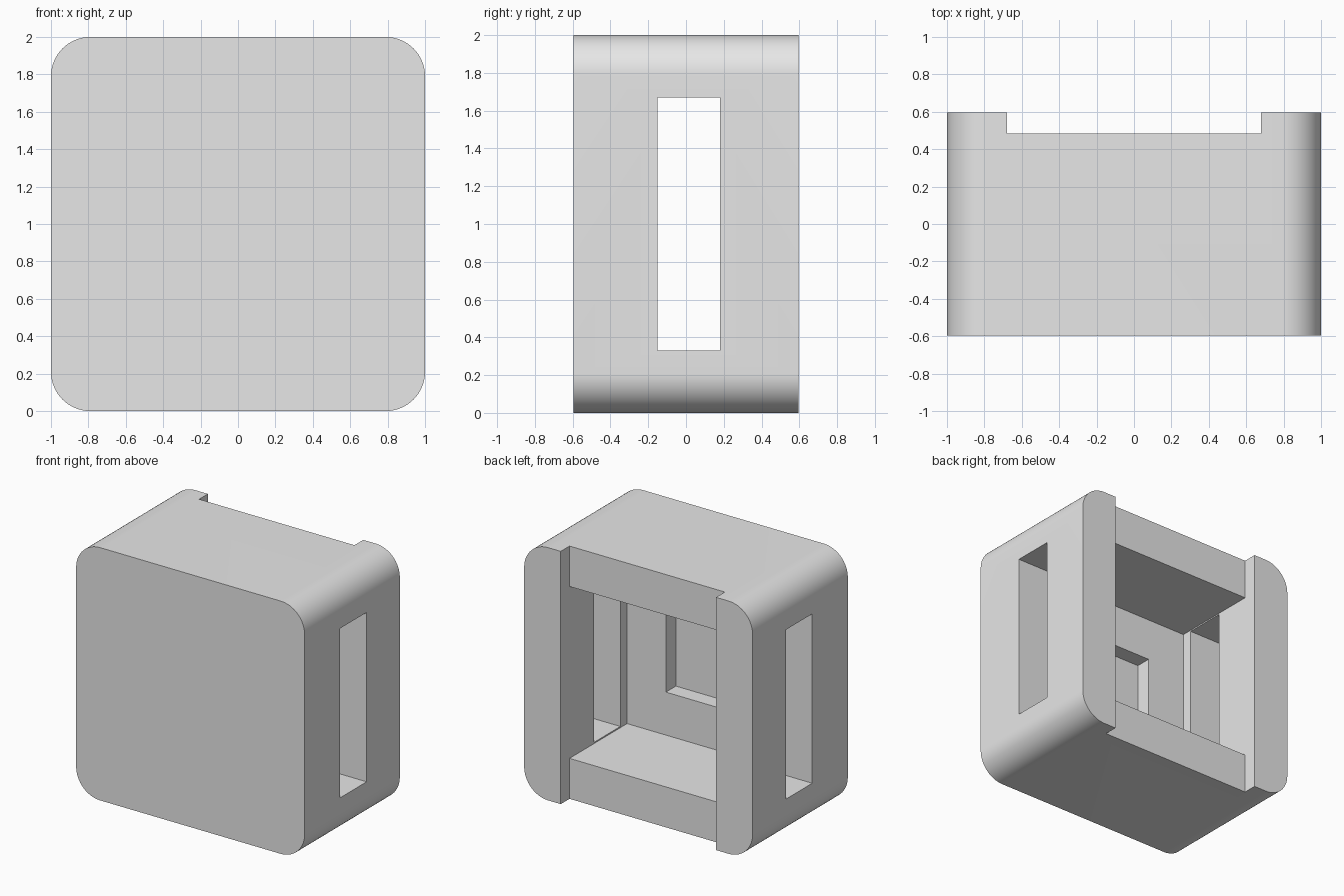
import bpy, bmesh, math

if "Cube" in bpy.data.objects:
    bpy.data.objects.remove(bpy.data.objects["Cube"])

DEPTH = 0.595      # half depth of the body
RADIUS = 0.21      # corner radius of the body

grey = bpy.data.materials.new("plain grey")
grey.diffuse_color = (0.8, 0.8, 0.8, 1)
grey.use_nodes = True
grey.node_tree.nodes["Principled BSDF"].inputs["Base Color"].default_value = grey.diffuse_color


def new_object(name, bm):
    bmesh.ops.recalc_face_normals(bm, faces=bm.faces[:])
    mesh = bpy.data.meshes.new(name)
    bm.to_mesh(mesh)
    bm.free()
    mesh.materials.append(grey)
    ob = bpy.data.objects.new(name, mesh)
    bpy.context.collection.objects.link(ob)
    return ob


def cutter(name, x, y, z):
    """Box spanning the given (low, high) ranges."""
    bm = bmesh.new()
    bmesh.ops.create_cube(bm, size=1)
    for v in bm.verts:
        v.co = [r[0] if c < 0 else r[1] for c, r in zip(v.co, (x, y, z))]
    ob = new_object(name, bm)
    ob.hide_render = True
    ob.hide_set(True)
    return ob


# Body: rounded square extruded from front to back
bm = bmesh.new()
steps = 16
outline = []
for corner, (sx, sz) in enumerate([(1, 1), (-1, 1), (-1, -1), (1, -1)]):
    for i in range(steps + 1):
        a = math.radians(90 * (corner + i / steps))
        outline.append(bm.verts.new((sx * (1 - RADIUS) + RADIUS * math.cos(a), -DEPTH,
                                     1 + sz * (1 - RADIUS) + RADIUS * math.sin(a))))
face = bm.faces.new(outline)
extruded = bmesh.ops.extrude_face_region(bm, geom=[face])["geom"]
bmesh.ops.translate(bm, vec=(0, 2 * DEPTH, 0),
                    verts=[g for g in extruded if isinstance(g, bmesh.types.BMVert)])
body = new_object("housing", bm)

# Openings: back channel, main cavity, inner pocket, side slots
cutters = [
    cutter("channel_cutter", (-0.68, 0.68), (0.485, 0.8), (-0.2, 2.2)),
    cutter("cavity_cutter", (-0.68, 0.68), (-0.235, 0.7), (0.32, 1.68)),
    cutter("pocket_cutter", (-0.34, 0.34), (-0.36, 0.1), (0.66, 1.34)),
    cutter("slot_cutter", (-1.2, 1.2), (-0.15, 0.18), (0.33, 1.67)),
]
bpy.context.view_layer.objects.active = body
body.select_set(True)
for c in cutters:
    mod = body.modifiers.new(c.name, 'BOOLEAN')
    mod.operation = 'DIFFERENCE'
    mod.solver = 'EXACT'
    mod.object = c
    bpy.ops.object.modifier_apply(modifier=mod.name)
for c in cutters:
    bpy.data.objects.remove(c)

bpy.ops.object.shade_smooth_by_angle(angle=math.radians(30))
